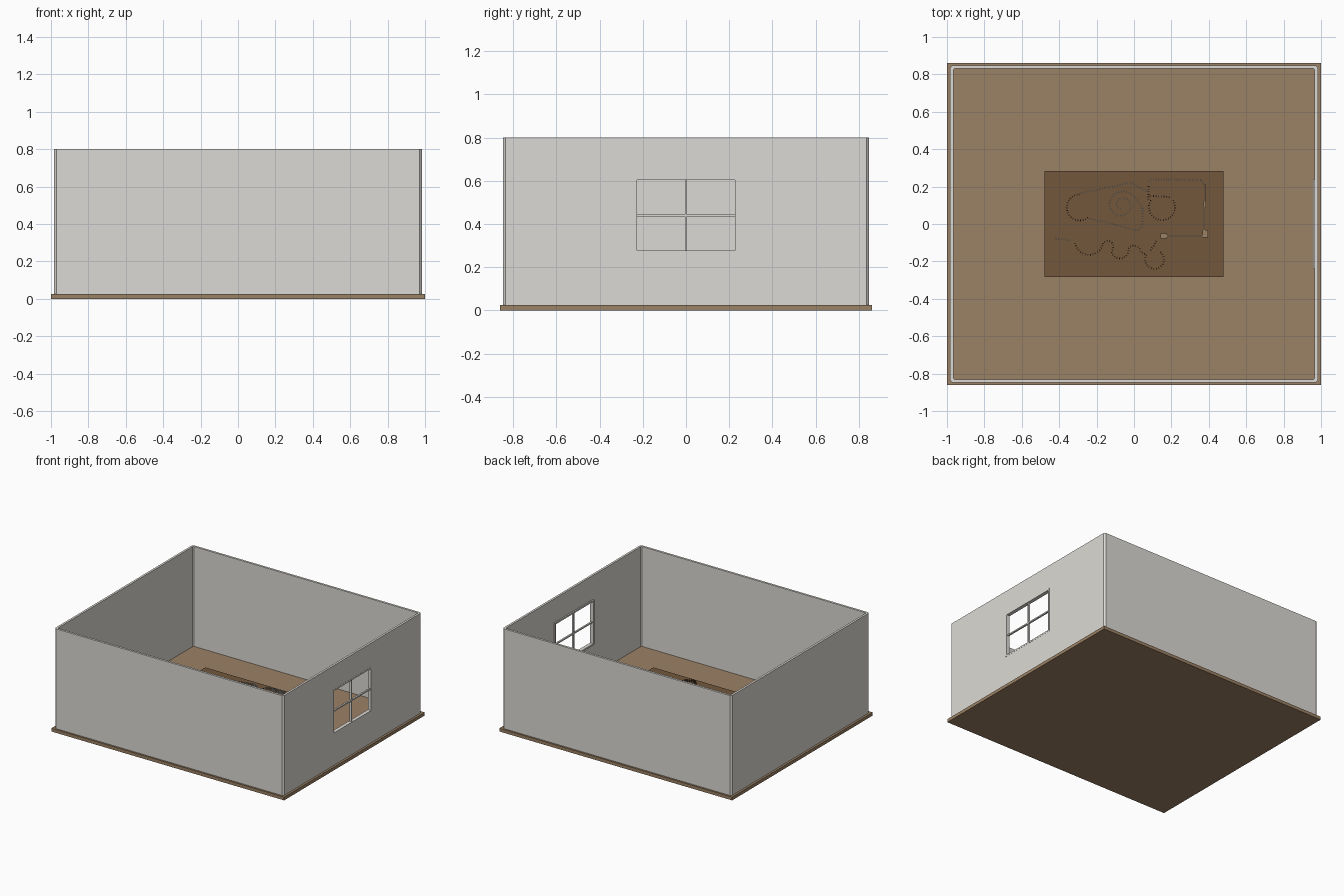
import bpy, bmesh, math
from mathutils import Vector, Matrix

old = bpy.data.objects.get("Cube")
if old:
    bpy.data.objects.remove(old, do_unlink=True)


def material(name, rgb):
    m = bpy.data.materials.new(name)
    m.use_nodes = True
    m.diffuse_color = (*rgb, 1)
    m.node_tree.nodes["Principled BSDF"].inputs["Base Color"].default_value = (*rgb, 1)
    return m


WALL = material("warm white paint", (0.72, 0.70, 0.66))
FLOOR = material("oak floor", (0.33, 0.22, 0.13))
TABLE = material("dark walnut", (0.17, 0.095, 0.045))
IVORY = material("ivory white", (0.75, 0.76, 0.76))
BROWN = material("brown wood", (0.13, 0.07, 0.03))
FLOOR_Z, WALL_Z, TABLE_Z = 0.025, 0.8, 0.2


def add_box(bm, centre, size, angle=0):
    mat = (Matrix.Translation(centre) @ Matrix.Rotation(angle, 4, 'Z')
           @ Matrix.Diagonal((*size, 1)))
    bmesh.ops.create_cube(bm, size=1, matrix=mat)


def finish(bm, name, mat):
    me = bpy.data.meshes.new(name)
    bm.to_mesh(me)
    bm.free()
    me.materials.append(mat)
    ob = bpy.data.objects.new(name, me)
    bpy.context.collection.objects.link(ob)
    return ob


def boxes(name, mat, items):
    bm = bmesh.new()
    for centre, size in items:
        add_box(bm, centre, size)
    return finish(bm, name, mat)


# Floor slab
boxes("floor", FLOOR, [((0, 0, FLOOR_Z / 2), (2, 1.724, FLOOR_Z))])


# Walls: a chamfered ring, extruded upward
def chamfered(bm, hx, hy, c):
    pts = [(hx, hy - c), (hx - c, hy), (c - hx, hy), (-hx, hy - c),
           (-hx, c - hy), (c - hx, -hy), (hx - c, -hy), (hx, c - hy)]
    return [bm.verts.new((x, y, FLOOR_Z)) for x, y in pts]


bm = bmesh.new()
outer = chamfered(bm, 0.983, 0.848, 0.012)
inner = chamfered(bm, 0.966, 0.831, 0.008)
ring = [bm.faces.new((outer[i], inner[i], inner[i - 1], outer[i - 1])) for i in range(8)]
top = bmesh.ops.extrude_face_region(bm, geom=ring)["geom"]
bmesh.ops.translate(bm, vec=(0, 0, WALL_Z - FLOOR_Z),
                    verts=[v for v in top if isinstance(v, bmesh.types.BMVert)])
bmesh.ops.recalc_face_normals(bm, faces=bm.faces)
walls = finish(bm, "walls", WALL)

# Window opening
WZ, WY, WH = 0.44, 0.24, 0.175
cutter = boxes("window_cutter", WALL, [((0.975, 0, WZ), (0.1, 2 * WY - 0.01, 2 * WH - 0.01))])
mod = walls.modifiers.new("opening", 'BOOLEAN')
mod.object, mod.operation, mod.solver = cutter, 'DIFFERENCE', 'EXACT'
bpy.context.view_layer.objects.active = walls
bpy.ops.object.modifier_apply(modifier="opening")
bpy.data.objects.remove(cutter, do_unlink=True)

# Window frame and glazing bars
frame = []
for s in (-1, 1):
    frame.append(((0.97, s * (WY - 0.006), WZ), (0.028, 0.012, 2 * WH)))
    frame.append(((0.97, 0, WZ + s * (WH - 0.006)), (0.028, 2 * WY, 0.012)))
boxes("window_frame", WALL, frame)
boxes("window_bars", WALL, [((0.97, 0, WZ), (0.014, 0.01, 2 * WH - 0.02)),
                            ((0.97, 0, WZ), (0.013, 2 * WY - 0.02, 0.01))])

# Table
boxes("table_top", TABLE, [((0, 0, TABLE_Z - 0.01), (0.955, 0.565, 0.02))])
leg_h = TABLE_Z - 0.02 - FLOOR_Z
boxes("table_legs", TABLE, [((sx * 0.44, sy * 0.245, FLOOR_Z + leg_h / 2), (0.035, 0.035, leg_h))
                            for sx in (-1, 1) for sy in (-1, 1)])


# Domino runs: small tiles spaced evenly along a path
def arc(cx, cy, r0, a0, a1, r1=None, n=40):
    r1 = r0 if r1 is None else r1
    pts = []
    for i in range(n + 1):
        t = i / n
        a, r = math.radians(a0 + (a1 - a0) * t), r0 + (r1 - r0) * t
        pts.append((cx + r * math.cos(a), cy + r * math.sin(a)))
    return pts


def domino_run(name, mat, paths, gap=0.014):
    bm = bmesh.new()
    for path in paths:
        travelled, due = 0, 0
        for a, b in zip(path, path[1:]):
            a, b = Vector(a), Vector(b)
            step = b - a
            while due <= travelled + step.length:
                p = a + step.normalized() * (due - travelled)
                add_box(bm, (p.x, p.y, TABLE_Z + 0.01), (0.004, 0.010, 0.02),
                        math.atan2(step.y, step.x))
                due += gap
            travelled += step.length
    return finish(bm, name, mat)


domino_run("ivory_dominoes", IVORY, [
    [(-0.417, -0.078), (-0.34, -0.088)],
    [(0.37, 0.215), (0.36, 0.236), (0.09, 0.238), (0.075, 0.22)],
    [(0.065, 0.175), (-0.016, 0.222), (-0.29, 0.163)],
    [(-0.235, 0.03), (0.02, -0.035), (0.045, -0.01), (0.045, 0.09), (0, 0.15)],
    arc(-0.065, 0.10, 0.08, 40, 620, 0.02)])
domino_run("brown_dominoes", BROWN, [
    arc(-0.29, 0.088, 0.07, 90, 310),
    [(0.077, 0.2), (0.077, 0.13)],
    arc(0.15, 0.09, 0.07, 150, 400),
    [(0.09, 0.15), (0.19, 0.145)],
    arc(-0.24, -0.09, 0.075, 190, 350),
    arc(-0.14, -0.12, 0.03, 150, 0) + arc(-0.075, -0.14, 0.045, 190, 360)
    + arc(0.0, -0.15, 0.035, 150, 0) + arc(0.11, -0.19, 0.05, 150, 420),
    [(0.09, -0.14), (0.125, -0.083)]])

# Wooden track with end blocks
Z = TABLE_Z + 0.008
boxes("wooden_track", FLOOR, [
    ((0.26, -0.064, Z), (0.22, 0.012, 0.016)),
    ((0.16, -0.064, Z), (0.035, 0.028, 0.018)),
    ((0.38, -0.052, Z), (0.03, 0.042, 0.02)),
    ((0.375, 0.03, Z), (0.01, 0.13, 0.016)),
    ((0.378, 0.105, Z), (0.014, 0.03, 0.018)),
    ((0.378, 0.165, Z), (0.008, 0.1, 0.016))])
